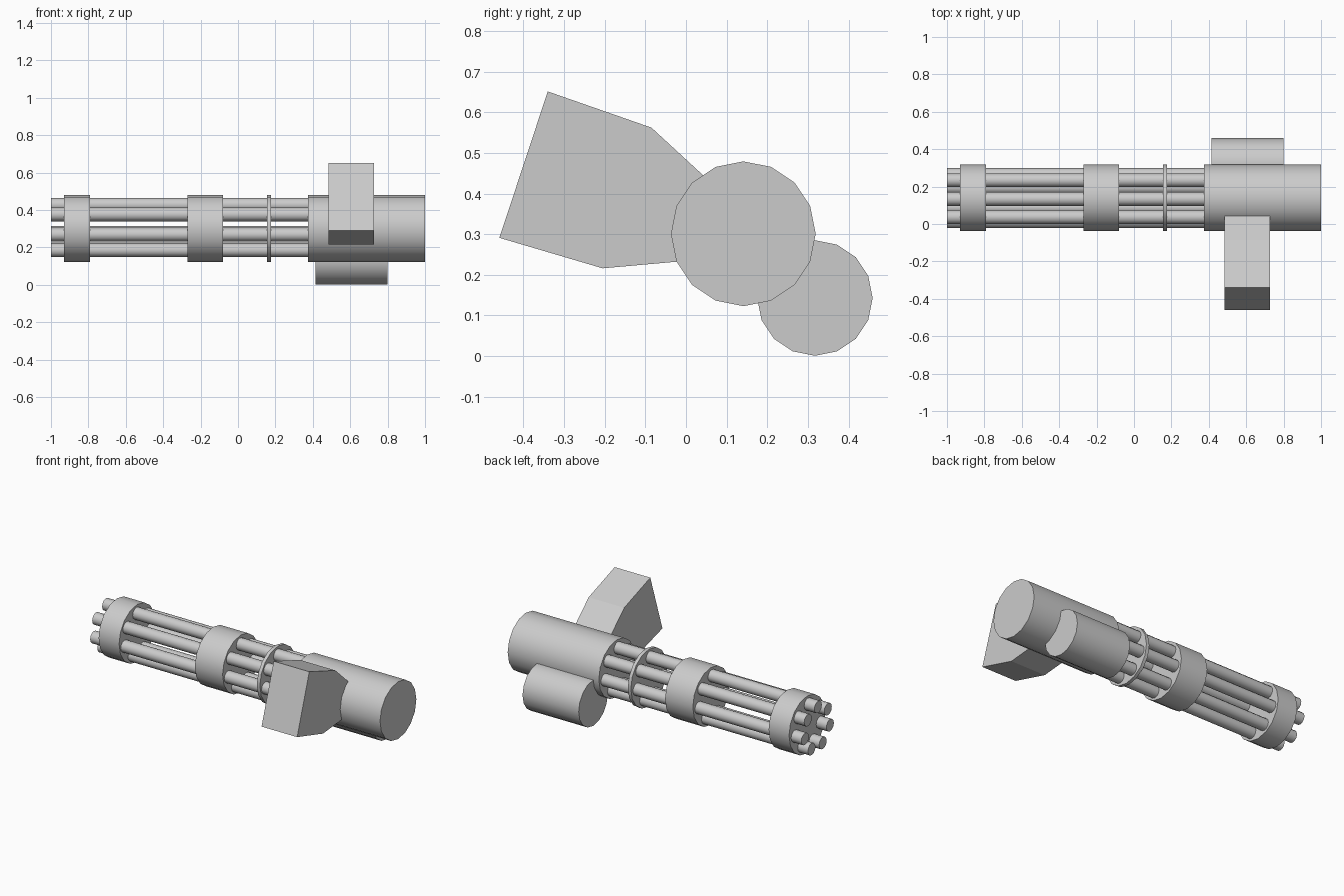
import bpy, bmesh
from math import sin, cos, pi, radians

if "Cube" in bpy.data.objects:
    bpy.data.objects.remove(bpy.data.objects["Cube"])

CY, CZ = 0.141, 0.301   # main axis of the gun


def finish(name, bm):
    bmesh.ops.recalc_face_normals(bm, faces=bm.faces)
    mesh = bpy.data.meshes.new(name)
    bm.to_mesh(mesh)
    bm.free()
    obj = bpy.data.objects.new(name, mesh)
    bpy.context.collection.objects.link(obj)
    return obj


def extrude_x(name, profile, x0, x1, smooth=False):
    """Extrude a (y, z) outline along x."""
    bm = bmesh.new()
    a = [bm.verts.new((x0, y, z)) for y, z in profile]
    b = [bm.verts.new((x1, y, z)) for y, z in profile]
    n = len(profile)
    bm.faces.new(a)
    bm.faces.new(b)
    for i in range(n):
        j = (i + 1) % n
        side = bm.faces.new((a[i], a[j], b[j], b[i]))
        side.smooth = smooth
    for edge in bm.edges:
        edge.smooth = not (smooth and edge.verts[0].co.x == edge.verts[1].co.x)
    return finish(name, bm)


def cylinder_x(name, y, z, r, x0, x1, sides=16):
    outline = [(y + r * cos(2 * pi * i / sides), z + r * sin(2 * pi * i / sides))
               for i in range(sides)]
    return extrude_x(name, outline, x0, x1, smooth=True)


# Rear housing and the motor slung beside it
cylinder_x("rear_housing", CY, CZ, 0.178, 0.375, 1.0)
cylinder_x("motor", 0.317, 0.143, 0.142, 0.415, 0.80)

# Clamp discs along the barrels
for name, x0, x1 in (("muzzle_clamp", -0.93, -0.79),
                     ("middle_clamp", -0.27, -0.08),
                     ("thin_clamp", 0.155, 0.176)):
    cylinder_x(name, CY, CZ, 0.178, x0, x1)

# Ring of barrels
COUNT = 7
for i in range(COUNT):
    t = radians(92) + 2 * pi * i / COUNT
    cylinder_x(f"barrel_{i + 1}", CY - 0.003 + 0.126 * cos(t), CZ + 0.126 * sin(t),
               0.037, -1.0, 0.40, sides=12)

# Feed box leaning out of the housing
extrude_x("feed_box", [(-0.34, 0.651), (-0.085, 0.562), (0.08, 0.41),
                       (0.03, 0.237), (-0.205, 0.216), (-0.459, 0.291)],
          0.483, 0.727)
